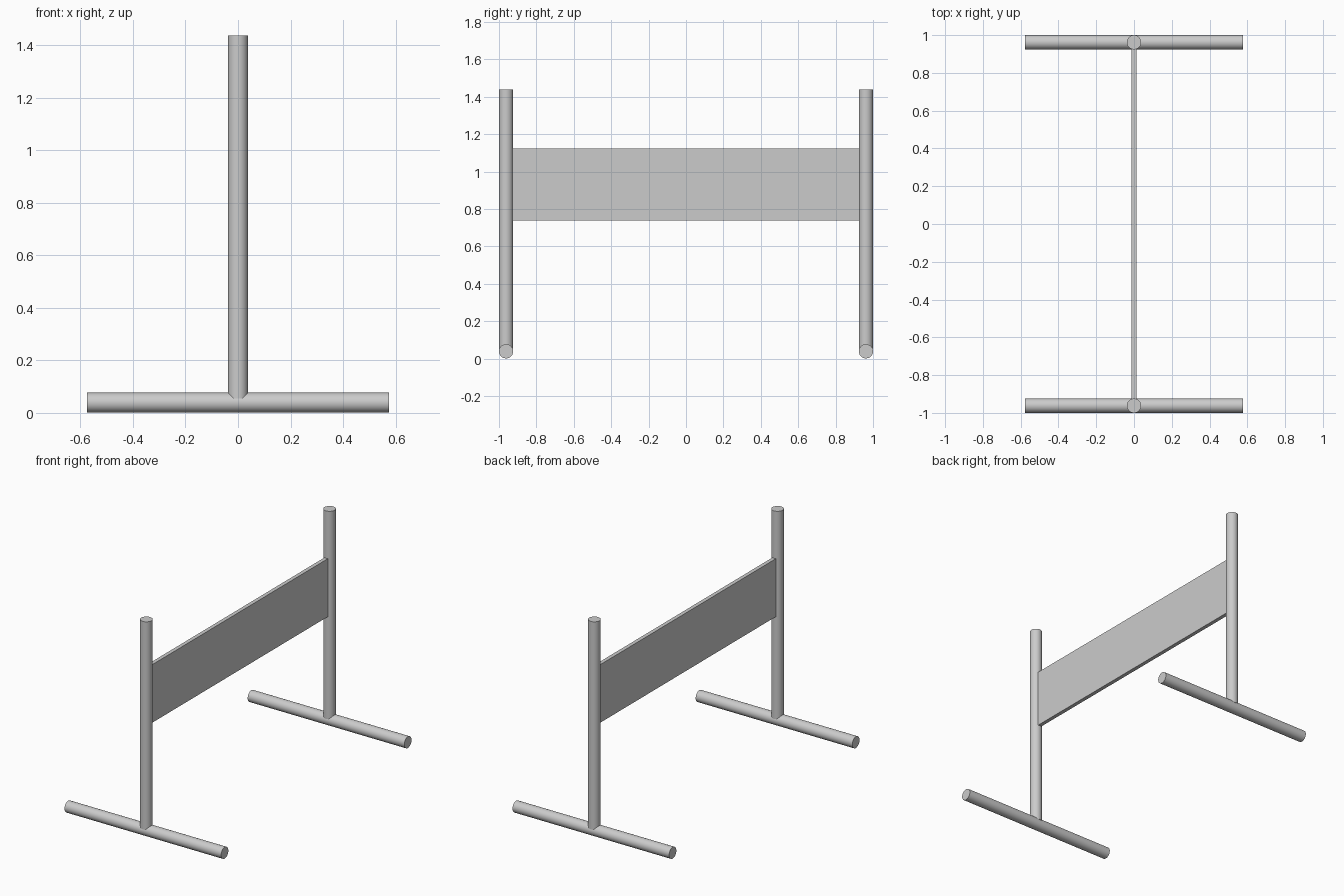
import bpy
import math

if "Cube" in bpy.data.objects:
    bpy.data.objects.remove(bpy.data.objects["Cube"])

R = 0.038          # tube radius
Y = 0.962          # distance of each end frame from the centre


def tube(name, length, location, rotation=(0, 0, 0)):
    bpy.ops.mesh.primitive_cylinder_add(vertices=48, radius=R, depth=length,
                                        location=location, rotation=rotation)
    obj = bpy.context.object
    obj.name = name
    bpy.ops.object.shade_smooth_by_angle(angle=math.radians(30))


# Two end frames: a floor tube with an upright resting in it
for side, y in (("front", -Y), ("back", Y)):
    tube(side + "_foot", 1.152, (0, y, R + 0.001), (0, math.pi / 2, 0))
    bottom, top = 0.055, 1.438
    tube(side + "_post", top - bottom, (0, y, (top + bottom) / 2))

# Flat board spanning between the posts
bpy.ops.mesh.primitive_cube_add(size=1, location=(0, 0, 0.93))
panel = bpy.context.object
panel.name = "cross_panel"
panel.scale = (0.026, 1.854, 0.386)
bpy.ops.object.transform_apply(location=False, rotation=False, scale=True)
